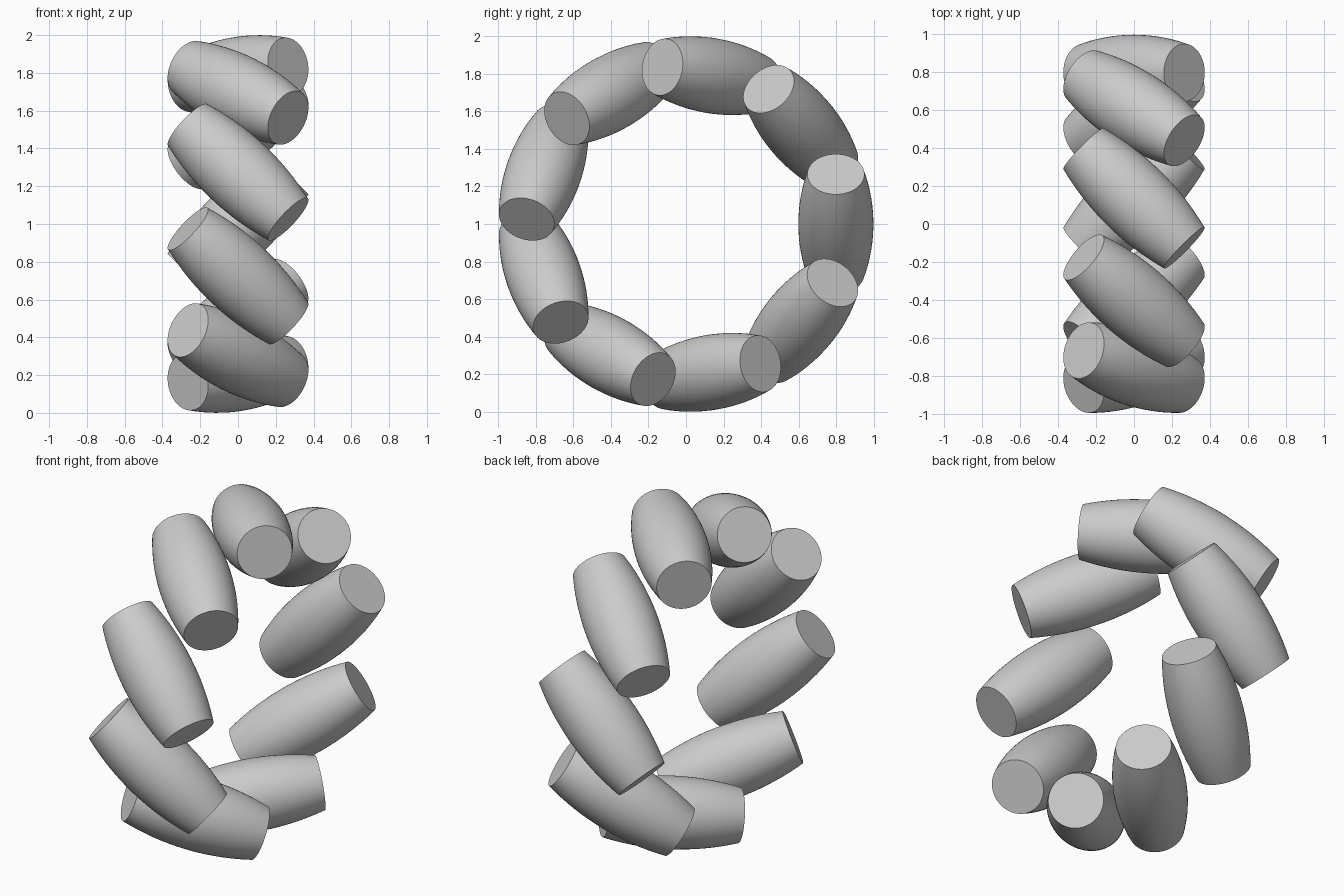
import bpy
import bmesh
from math import cos, sin, pi, sqrt
from mathutils import Matrix, Vector

COUNT = 9            # barrels in the ring
RING_RADIUS = 0.802
HALF_LENGTH = 0.375
BELLY, CAP = 0.2, 0.152
SIDES, RINGS = 64, 16

cube = bpy.data.objects.get("Cube")
if cube:
    bpy.data.objects.remove(cube, do_unlink=True)

grey = bpy.data.materials.new("plain_grey")
grey.use_nodes = True
colour = (0.6, 0.6, 0.6, 1)
grey.diffuse_color = colour
grey.node_tree.nodes["Principled BSDF"].inputs["Base Color"].default_value = colour


def barrel_mesh():
    """Barrel along z with a circular-arc side and flat caps."""
    bm = bmesh.new()
    sag = BELLY - CAP
    arc = (HALF_LENGTH ** 2 + sag ** 2) / (2 * sag)
    loops = []
    for i in range(RINGS + 1):
        z = HALF_LENGTH * (2 * i / RINGS - 1)
        r = BELLY - arc + sqrt(arc ** 2 - z ** 2)
        loops.append([bm.verts.new((r * cos(2 * pi * k / SIDES),
                                    r * sin(2 * pi * k / SIDES), z))
                      for k in range(SIDES)])
    for low, high in zip(loops, loops[1:]):
        for k in range(SIDES):
            n = (k + 1) % SIDES
            bm.faces.new((low[k], low[n], high[n], high[k]))
    bm.faces.new(reversed(loops[0]))
    bm.faces.new(loops[-1])
    mesh = bpy.data.meshes.new("barrel")
    bm.to_mesh(mesh)
    bm.free()
    mesh.materials.append(grey)
    return mesh


# Ring of barrels, each leaning halfway between the ring's axis and its tangent
mesh = barrel_mesh()
barrels = []
for i in range(COUNT):
    a = 2 * pi * i / COUNT
    radial = Vector((0, cos(a), sin(a)))
    tangent = Vector((0, -sin(a), cos(a)))
    axis = (Vector((1, 0, 0)) + tangent).normalized()
    turn = Matrix((radial, axis.cross(radial), axis)).transposed().to_4x4()
    obj = bpy.data.objects.new(f"barrel_{i + 1}", mesh)
    bpy.context.collection.objects.link(obj)
    centre = Vector((0, -0.004, 1)) + radial * RING_RADIUS
    obj.matrix_world = Matrix.Translation(centre) @ turn
    barrels.append(obj)

# Smooth sides, sharp cap edges
bpy.ops.object.select_all(action='DESELECT')
barrels[0].select_set(True)
bpy.context.view_layer.objects.active = barrels[0]
bpy.ops.object.shade_smooth_by_angle(angle=pi / 6)
